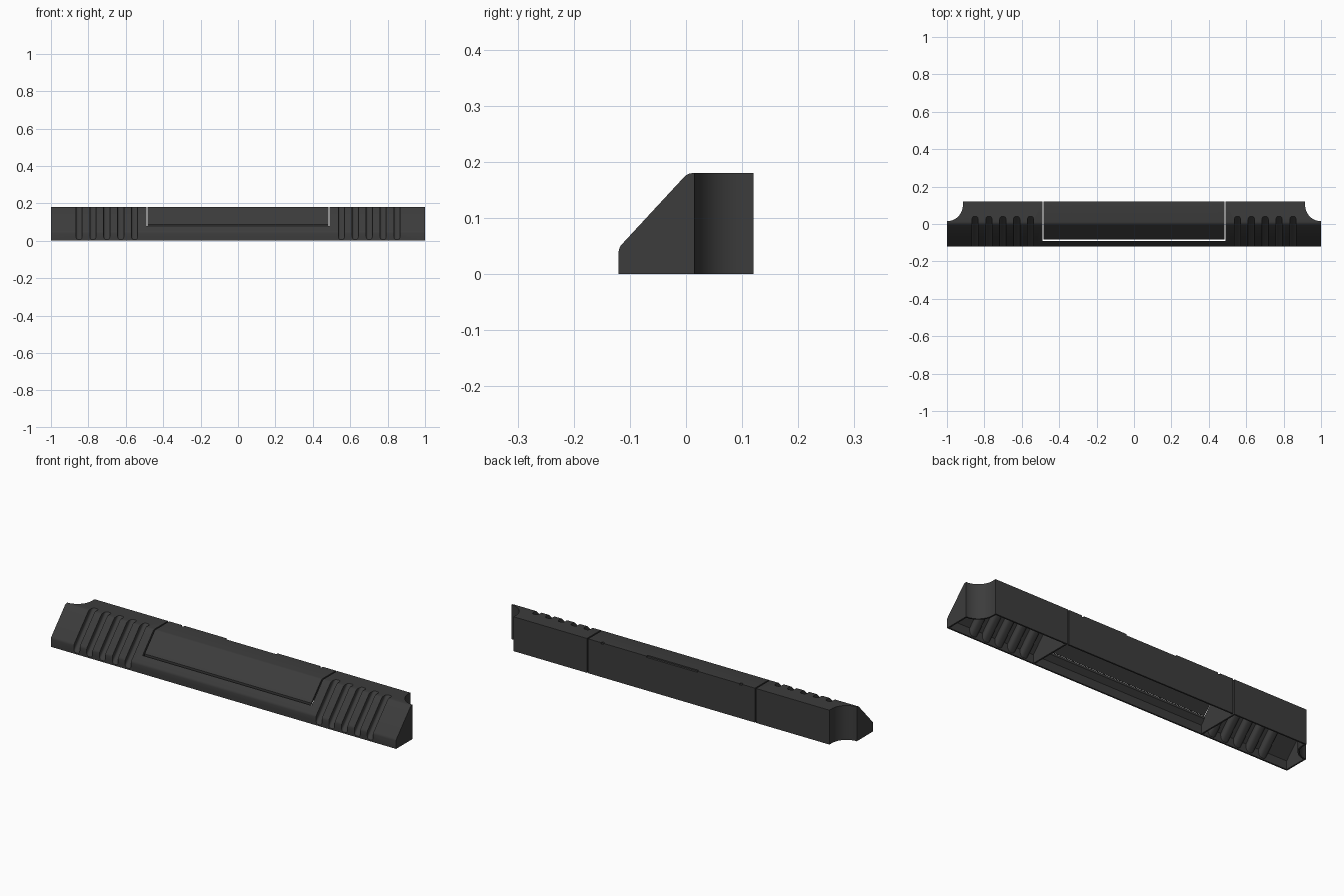
import bpy, bmesh, math
from mathutils import Vector

if "Cube" in bpy.data.objects:
    bpy.data.objects.remove(bpy.data.objects["Cube"])

T = 0.008          # wall thickness
GAP_X, GAP_Y = 0.49, -0.09
DIR = Vector((0, 0.679, 0.734))     # up the sloped face
INW = Vector((0, 0.734, -0.679))    # into the sloped face


def prism(name, loop, sweep):
    """Closed solid: a loop of 3D points swept along a vector."""
    bm = bmesh.new()
    f = bm.faces.new([bm.verts.new(p) for p in loop])
    r = bmesh.ops.extrude_face_region(bm, geom=[f])
    bmesh.ops.translate(bm, vec=sweep, verts=[v for v in r["geom"] if isinstance(v, bmesh.types.BMVert)])
    bmesh.ops.recalc_face_normals(bm, faces=bm.faces)
    me = bpy.data.meshes.new(name)
    bm.to_mesh(me)
    bm.free()
    ob = bpy.data.objects.new(name, me)
    bpy.context.collection.objects.link(ob)
    return ob


def bar(name, profile, x0, x1):
    return prism(name, [(x0, y, z) for y, z in profile], (x1 - x0, 0, 0))


def box(name, x0, x1, y0, y1, z0, z1):
    return bar(name, [(y0, z0), (y1, z0), (y1, z1), (y0, z1)], x0, x1)


def boolean(ob, cutter, op='DIFFERENCE'):
    m = ob.modifiers.new("cut", 'BOOLEAN')
    m.operation, m.object, m.solver = op, cutter, 'EXACT'
    dg = bpy.context.evaluated_depsgraph_get()
    me = bpy.data.meshes.new_from_object(ob.evaluated_get(dg))
    ob.modifiers.clear()
    ob.data = me
    bpy.data.objects.remove(cutter)


def arc(cx, cy, r, a0, a1, n):
    return [(cx + r * math.cos(math.radians(a0 + (a1 - a0) * i / n)),
             cy + r * math.sin(math.radians(a0 + (a1 - a0) * i / n))) for i in range(n + 1)]


def groove(x, grow=0.0):
    """Round-bottomed channel running along the slope."""
    w, depth, r = 0.017 + grow, 0.027 + grow, 0.011 + grow
    sec = [(-w, -0.06)] + arc(-w + r, depth - r, r, 180, 90, 5) + arc(w - r, depth - r, r, 90, 0, 5) + [(w, -0.06)]
    start = Vector((x, -0.12, 0.047)) - DIR * 0.15
    return prism("groove_cutter", [start + Vector((a, 0, 0)) + INW * b for a, b in sec], DIR * 0.5)


def scoop(s, grow=0.0):
    """Concave cut in a rear end corner."""
    r = 0.085 + grow
    pts = arc(1.0, 0.1, r, 270, 180, 16) + [(1 - r, 0.2), (1.1, 0.2), (1.1, 0.1 - r)]
    return prism("scoop_cutter", [(s * x, y, -0.2) for x, y in pts], (0, 0, 0.6))


outer = [(-0.12, 0), (-0.12, 0.041), (-0.1187, 0.046), (-0.116, 0.0515), (-0.005, 0.1715),
         (-0.001, 0.1755), (0.004, 0.1787), (0.01, 0.18), (0.12, 0.18), (0.12, 0)]
inner = [(-0.12 + T, -0.1), (-0.12 + T, 0.044), (0.0065, 0.18 - T), (0.12 - T, 0.18 - T), (0.12 - T, -0.1)]
GROOVES = [0.553 + 0.0742 * i for i in range(5)]

# Main housing, opened up for the centre panel
housing = bar("housing", outer, -1, 1)
boolean(housing, box("opening", -GAP_X, GAP_X, GAP_Y, 0.3, -0.2, 0.4))
boolean(housing, bar("lip_cavity", inner, -GAP_X, GAP_X))
for s in (-1, 1):
    # Hollow end compartment that leaves skin around grooves and scoop
    cavity = bar("end_cavity", inner, s * (GAP_X + T), s * (1 - T))
    boolean(cavity, scoop(s, T))
    for x in GROOVES:
        boolean(cavity, groove(s * x, T * 0.75))
    boolean(housing, cavity)
    boolean(housing, scoop(s))
    for x in GROOVES:
        boolean(housing, groove(s * x))

# Centre panel, separated by a thin gap
panel = bar("centre_panel", outer, -GAP_X + 0.007, GAP_X - 0.007)
boolean(panel, box("front_trim", -1, 1, -0.3, GAP_Y + 0.007, -0.2, 0.4))
boolean(panel, bar("panel_cavity", inner, -1, 1))
# Shallow nicks along the rear top edge
for x0, x1 in ((-0.15, 0.145), (-0.408, -0.393), (0.393, 0.408)):
    boolean(panel, box("edge_nick", x0, x1, 0.109, 0.2, 0.1735, 0.3))

# Dark finish
mat = bpy.data.materials.new("dark_plastic")
mat.diffuse_color = (0.045, 0.045, 0.045, 1)
mat.use_nodes = True
mat.node_tree.nodes["Principled BSDF"].inputs["Base Color"].default_value = mat.diffuse_color
for ob in (housing, panel):
    ob.data.materials.clear()
    ob.data.materials.append(mat)
    bpy.ops.object.select_all(action='DESELECT')
    ob.select_set(True)
    bpy.context.view_layer.objects.active = ob
    bpy.ops.object.shade_smooth_by_angle(angle=math.radians(30))
